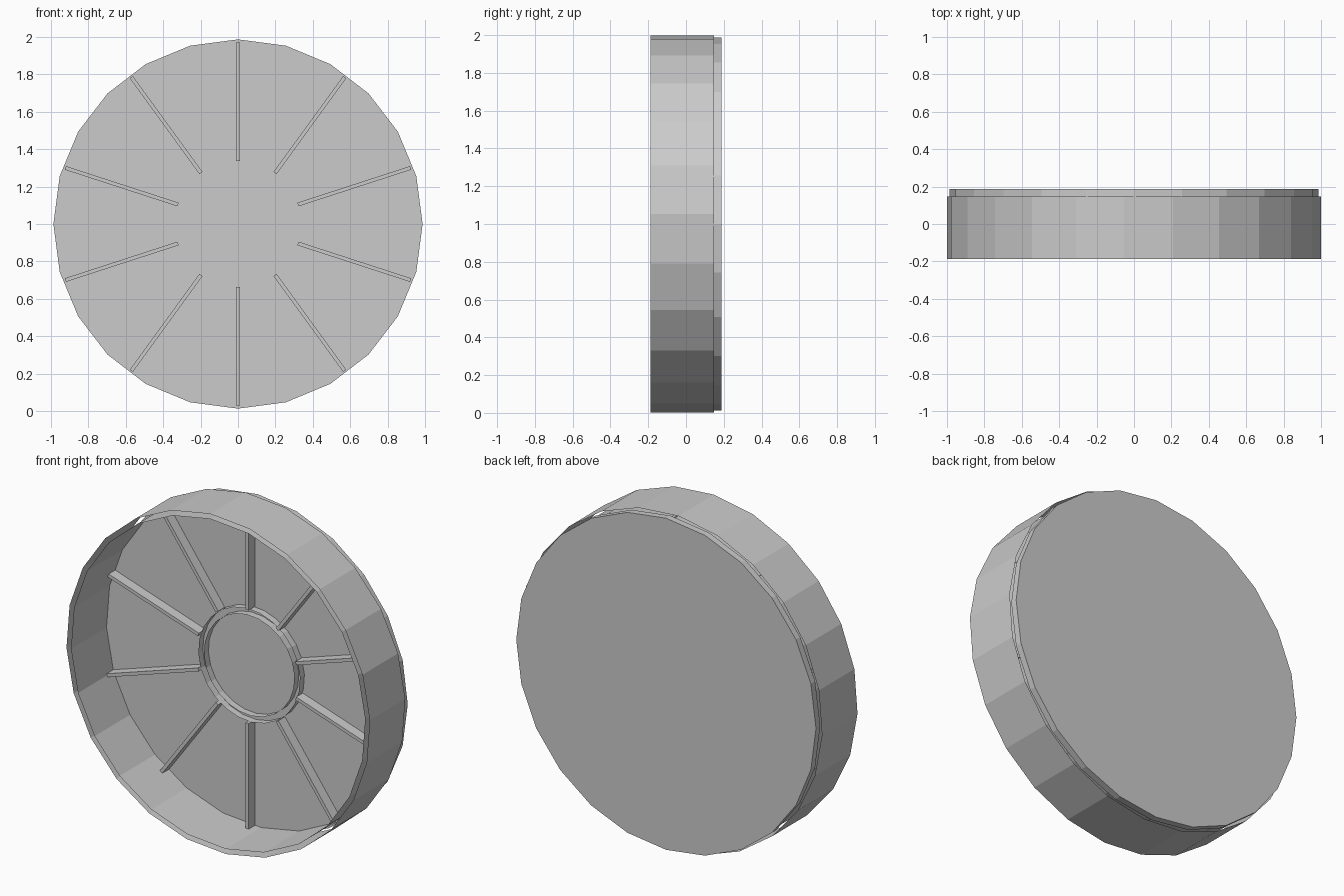
import bpy, bmesh
from math import radians
from mathutils import Matrix

if "Cube" in bpy.data.objects:
    bpy.data.objects.remove(bpy.data.objects["Cube"])

SIDES = 24
CENTRE = Matrix.Translation((0, 0, 1))


def finish(name, bm):
    mesh = bpy.data.meshes.new(name)
    bm.to_mesh(mesh)
    bm.free()
    obj = bpy.data.objects.new(name, mesh)
    bpy.context.collection.objects.link(obj)
    return obj


def add_cylinder(bm, radius, y0, y1, turn=0, caps=False):
    """Cylinder along y, turned about its axis by the given degrees."""
    m = (CENTRE @ Matrix.Translation((0, (y0 + y1) / 2, 0))
         @ Matrix.Rotation(radians(90), 4, 'X')
         @ Matrix.Rotation(radians(turn), 4, 'Z'))
    bmesh.ops.create_cone(bm, cap_ends=caps, segments=SIDES, radius1=radius,
                          radius2=radius, depth=y1 - y0, matrix=m)


def open_ring(name, outer, inner, y0, y1, turn):
    """Two nested walls with open ends."""
    bm = bmesh.new()
    add_cylinder(bm, outer, y0, y1, turn)
    first = set(bm.faces)
    add_cylinder(bm, inner, y0, y1, turn)
    bmesh.ops.reverse_faces(bm, faces=[f for f in bm.faces if f not in first])
    return finish(name, bm)


# Back disc
bm = bmesh.new()
add_cylinder(bm, 0.987, 0.147, 0.187, caps=True)
finish("back_disc", bm)

# Outer rim, turned slightly against the disc, and the hub ring
open_ring("outer_rim", 1.0, 0.97, -0.187, 0.147, 3)
open_ring("hub_ring", 0.335, 0.298, 0.105, 0.15, 3)

# Ten radial spokes
R0, R1, Y0, Y1 = 0.337, 0.97, 0.085, 0.155
for i in range(10):
    bm = bmesh.new()
    m = (CENTRE @ Matrix.Rotation(radians(36 * i), 4, 'Y')
         @ Matrix.Translation((0, (Y0 + Y1) / 2, (R0 + R1) / 2))
         @ Matrix.Diagonal((0.02, Y1 - Y0, R1 - R0, 1)))
    bmesh.ops.create_cube(bm, size=1, matrix=m)
    finish(f"spoke_{i + 1}", bm)
